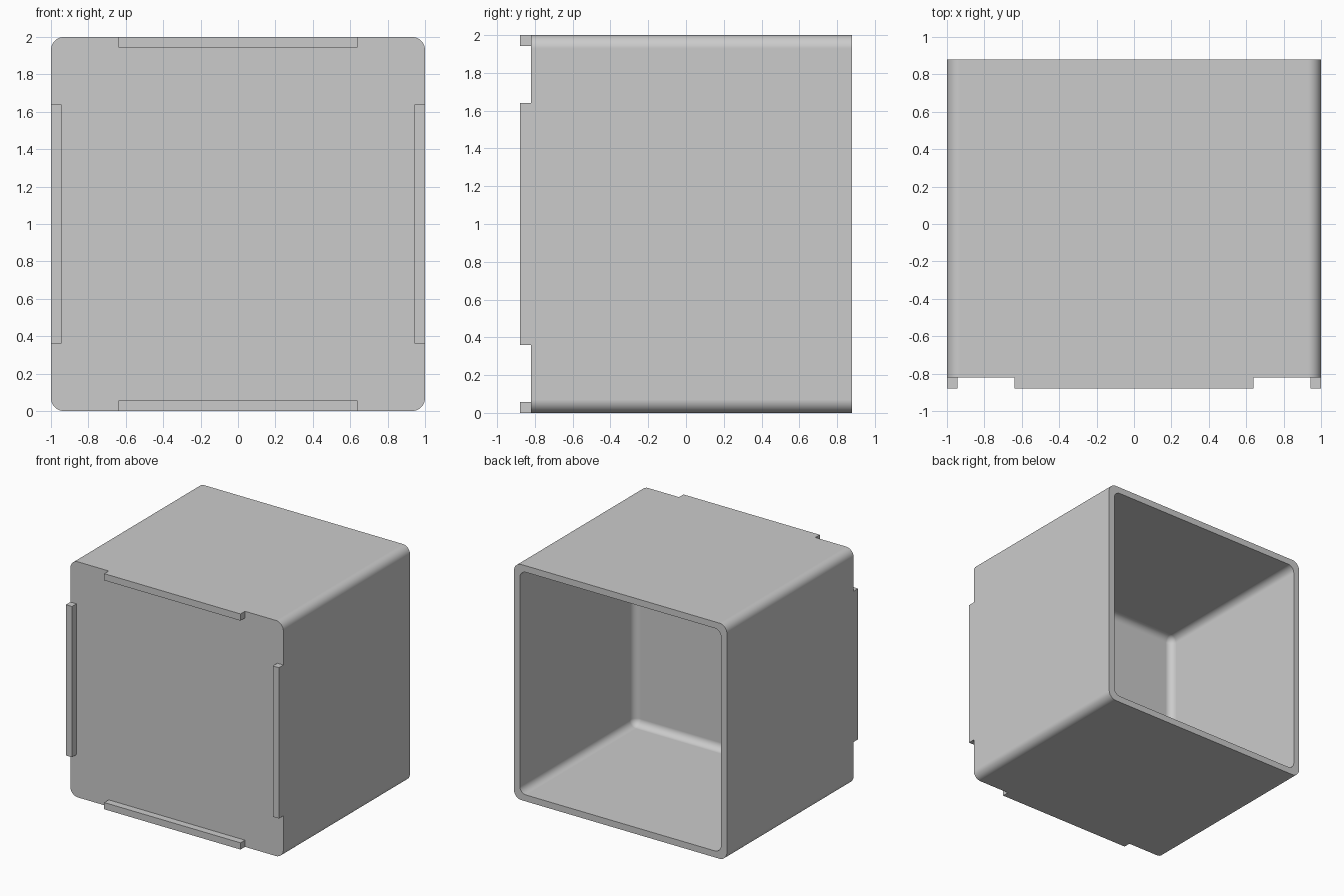
import bpy
import bmesh
from math import cos, sin, pi, radians

cube = bpy.data.objects.get("Cube")
if cube:
    bpy.data.objects.remove(cube, do_unlink=True)

FRONT, BACK = -0.82, 0.88     # body extent in y
FLOOR = -0.655                # inner face of the closed end
WALL = 0.055
OUTER_R, INNER_R = 0.07, 0.06
TAB_LENGTH, TAB_SIZE = 1.28, 0.057
STEPS = 8

grey = bpy.data.materials.new("light grey")
grey.use_nodes = True
colour = (0.6, 0.6, 0.6, 1)
grey.diffuse_color = colour
grey.node_tree.nodes["Principled BSDF"].inputs["Base Color"].default_value = colour


def add_object(name, bm):
    bmesh.ops.recalc_face_normals(bm, faces=bm.faces)
    mesh = bpy.data.meshes.new(name)
    bm.to_mesh(mesh)
    bm.free()
    mesh.materials.append(grey)
    obj = bpy.data.objects.new(name, mesh)
    bpy.context.collection.objects.link(obj)
    return obj


def rounded_ring(bm, half, radius, y):
    """Rounded square in the xz plane, centred on z = 1."""
    ring = []
    for corner in range(4):
        mid = pi / 4 + corner * pi / 2
        sx = 1 if cos(mid) > 0 else -1
        sz = 1 if sin(mid) > 0 else -1
        for i in range(STEPS + 1):
            a = (corner + i / STEPS) * pi / 2
            x = sx * (half - radius) + radius * cos(a)
            z = sz * (half - radius) + radius * sin(a)
            ring.append(bm.verts.new((x, y, 1 + z)))
    return ring


# Open box: outer shell, rim, inner walls and filleted inner floor
bm = bmesh.new()
inner = 1 - WALL
rings = [rounded_ring(bm, 1, OUTER_R, FRONT),
         rounded_ring(bm, 1, OUTER_R, BACK),
         rounded_ring(bm, inner, INNER_R, BACK)]
for i in range(STEPS + 1):
    t = i / STEPS * pi / 2
    radius = INNER_R * cos(t)
    rings.append(rounded_ring(bm, inner - INNER_R + radius, radius,
                              FLOOR + INNER_R * (1 - sin(t))))
for a, b in zip(rings, rings[1:]):
    for i in range(len(a)):
        j = (i + 1) % len(a)
        bm.faces.new((a[i], a[j], b[j], b[i]))
bm.faces.new(rings[0])
bm.faces.new(rings[-1])
bmesh.ops.remove_doubles(bm, verts=bm.verts, dist=0.0001)
box = add_object("open_box", bm)

bpy.ops.object.select_all(action='DESELECT')
box.select_set(True)
bpy.context.view_layer.objects.active = box
bpy.ops.object.shade_smooth_by_angle(angle=radians(30))
weighted = box.modifiers.new("flat_walls", 'WEIGHTED_NORMAL')
weighted.keep_sharp = True


# Locating tabs on the front face, flush with each side
def add_tab(name, x, z, width, height):
    bm = bmesh.new()
    bmesh.ops.create_cube(bm, size=1)
    depth = BACK + FRONT
    bmesh.ops.scale(bm, verts=bm.verts, vec=(width, depth, height))
    bmesh.ops.translate(bm, verts=bm.verts, vec=(x, FRONT - depth / 2, z))
    add_object(name, bm)


offset = 1 - TAB_SIZE / 2
for side, name in ((1, "left"), (-1, "right")):
    add_tab(name + "_tab", side * offset, 1, TAB_SIZE, TAB_LENGTH)
for side, name in ((1, "top"), (-1, "bottom")):
    add_tab(name + "_tab", 0, 1 + side * offset, TAB_LENGTH, TAB_SIZE)
